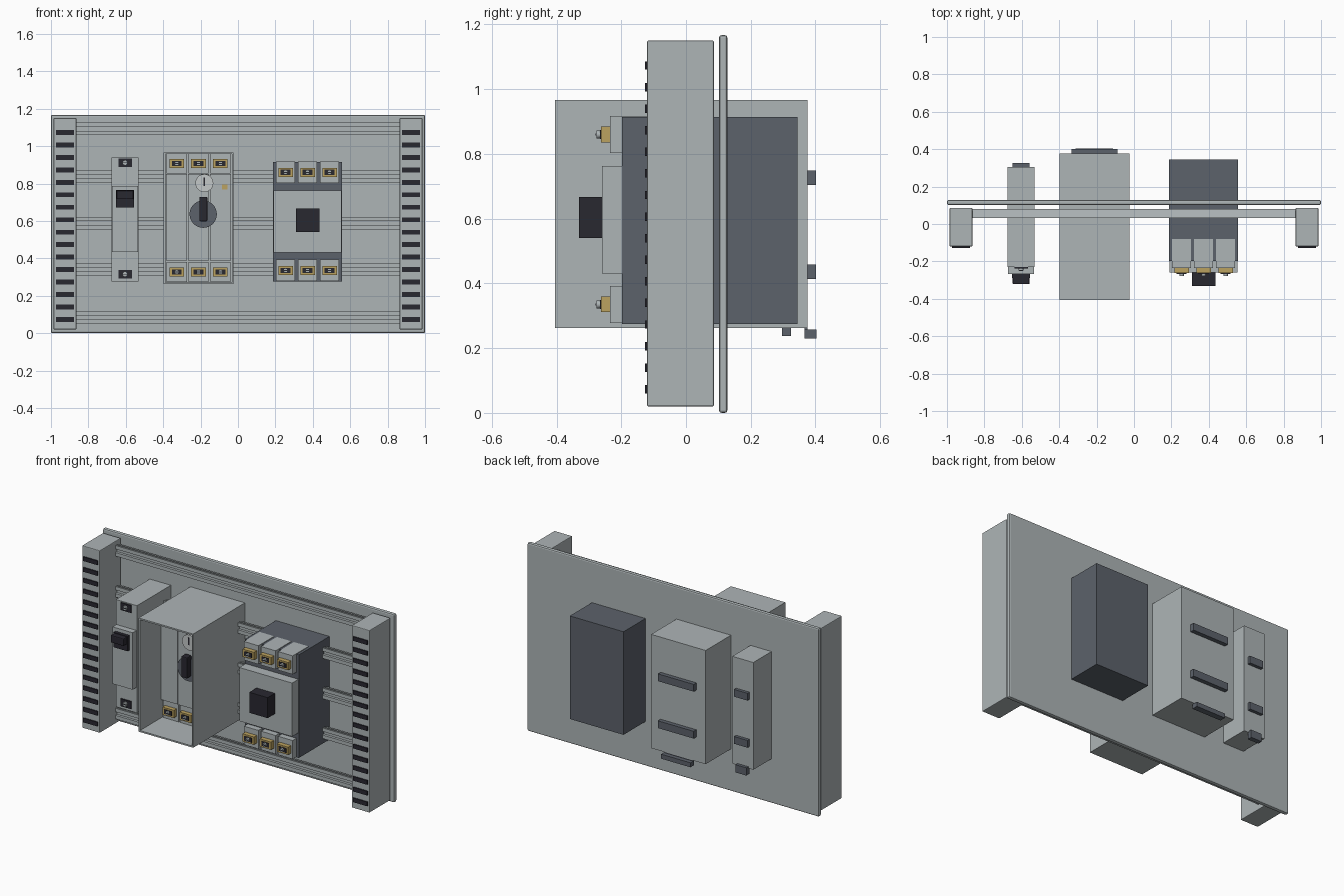
import bpy, bmesh, math
from mathutils import Matrix

if "Cube" in bpy.data.objects:
    bpy.data.objects.remove(bpy.data.objects["Cube"], do_unlink=True)


def material(name, r, g, b):
    m = bpy.data.materials.new(name)
    m.use_nodes = True
    m.diffuse_color = (r, g, b, 1)
    m.node_tree.nodes["Principled BSDF"].inputs["Base Color"].default_value = (r, g, b, 1)
    return m


LIGHT = material("light grey", 0.42, 0.46, 0.47)
PALE = material("pale grey", 0.55, 0.58, 0.58)
DARK = material("dark grey", 0.107, 0.122, 0.147)
BLACK = material("black", 0.022, 0.021, 0.03)
GOLD = material("brass", 0.5, 0.36, 0.115)


def finish(name, bm, mat):
    bmesh.ops.recalc_face_normals(bm, faces=bm.faces)
    mesh = bpy.data.meshes.new(name)
    bm.to_mesh(mesh)
    bm.free()
    mesh.materials.append(mat)
    ob = bpy.data.objects.new(name, mesh)
    bpy.context.collection.objects.link(ob)
    return ob


def add_box(bm, x, y, z):
    """Box spanning the (low, high) pairs on each axis."""
    c = [(a + b) / 2 for a, b in (x, y, z)]
    s = [b - a for a, b in (x, y, z)]
    bmesh.ops.create_cube(bm, size=1, matrix=Matrix.Translation(c) @ Matrix.Diagonal((*s, 1)))


def box(name, x, y, z, mat, bevel=0):
    bm = bmesh.new()
    add_box(bm, x, y, z)
    ob = finish(name, bm, mat)
    if bevel:
        mod = ob.modifiers.new("edge", "BEVEL")
        mod.width, mod.segments = bevel, 2
    return ob


def span(centre, width):
    return (centre - width / 2, centre + width / 2)


def disc(name, x, y, z, radius, mat):
    """Cylinder along y, between the two y values."""
    bm = bmesh.new()
    place = Matrix.Translation((x, sum(y) / 2, z)) @ Matrix.Rotation(math.pi / 2, 4, "X")
    bmesh.ops.create_cone(bm, cap_ends=True, segments=32, radius1=radius, radius2=radius,
                          depth=y[1] - y[0], matrix=place)
    ob = finish(name, bm, mat)
    for p in ob.data.polygons:
        p.use_smooth = len(p.vertices) == 4
    return ob


def screw(name, x, y, z, radius=0.014):
    disc(name, x, (y - 0.01, y + 0.01), z, radius, LIGHT)
    box(name + "_slot", span(x, radius * 1.6), (y - 0.012, y), span(z, 0.005), BLACK)


def terminal(name, x, y, z):
    """Brass clamp in front of y, with a dark opening and a screw."""
    box(name + "_clamp", span(x, 0.078), (y - 0.028, y), span(z, 0.048), GOLD)
    box(name + "_opening", span(x, 0.052), (y - 0.031, y), span(z, 0.028), BLACK)
    screw(name + "_screw", x, y - 0.032, z, 0.012)


# Mounting plate
box("mounting_plate", (-1, 1), (0.102, 0.128), (0, 1.167), LIGHT, 0.008)

# Mounting rails: hat profile swept along x
half_hat = [(0.032, 0.033), (0.032, 0.011), (0.068, 0.011)]
for i, z in enumerate((1.092, 0.838, 0.588, 0.341, 0.083)):
    bm = bmesh.new()
    outline = half_hat + [(y, -h) for y, h in reversed(half_hat)]
    outline += [(0.08, -0.022), (0.048, -0.022), (0.048, -0.033)]
    outline += [(0.048, 0.033), (0.048, 0.022), (0.08, 0.022)]
    face = bm.faces.new([bm.verts.new((-0.867, y, z + h)) for y, h in outline])
    swept = bmesh.ops.extrude_face_region(bm, geom=[face])["geom"]
    bmesh.ops.translate(bm, vec=(1.734, 0, 0),
                        verts=[v for v in swept if isinstance(v, bmesh.types.BMVert)])
    finish(f"rail_{i + 1}", bm, LIGHT)

# Cable ducts with vent slots
for side, s in (("right", -1), ("left", 1)):
    box(f"{side}_duct", span(s * 0.925, 0.122), (-0.12, 0.086), (0.02, 1.15), LIGHT, 0.004)
    bm = bmesh.new()
    for i in range(16):
        add_box(bm, span(s * 0.925, 0.098), (-0.127, -0.119), span(0.073 + i / 15, 0.026))
    finish(f"{side}_duct_slots", bm, BLACK)

# Narrow breaker
NX = -0.604
box("narrow_breaker_body", span(NX, 0.144), (-0.23, 0.306), (0.275, 0.94), LIGHT)
box("narrow_breaker_cover", span(NX, 0.138), (-0.268, -0.228), (0.433, 0.786), LIGHT)
box("narrow_breaker_toggle_base", span(NX, 0.096), (-0.288, -0.266), (0.673, 0.765), BLACK)
box("narrow_breaker_toggle", span(NX, 0.09), (-0.322, -0.28), (0.716, 0.762), BLACK, 0.005)
for name, z in (("upper", 0.911), ("lower", 0.315)):
    box(f"narrow_{name}_opening", span(NX, 0.072), (-0.238, -0.228), span(z, 0.046), BLACK)
    screw(f"narrow_{name}_screw", NX, -0.238, z)
for i, z in enumerate((0.727, 0.435)):
    box(f"narrow_back_clip_{i + 1}", span(NX, 0.092), (0.3, 0.326), span(z, 0.045), DARK)
box("narrow_bottom_clip", span(NX, 0.075), (0.296, 0.325), (0.237, 0.285), DARK)

# Deep enclosure: open-fronted housing with a recessed panel
bm = bmesh.new()
add_box(bm, (-0.398, -0.024), (-0.405, 0.376), (0.262, 0.967))
bm.normal_update()
front = min(bm.faces, key=lambda f: f.calc_center_median().y)
bmesh.ops.inset_region(bm, faces=[front], thickness=0.013)
inner = bmesh.ops.extrude_face_region(bm, geom=[front])["geom"]
bmesh.ops.translate(bm, vec=(0, 0.245, 0),
                    verts=[v for v in inner if isinstance(v, bmesh.types.BMVert)])
if front.is_valid:
    bmesh.ops.delete(bm, geom=[front], context="FACES_ONLY")
finish("deep_breaker_housing", bm, LIGHT)
for i in range(3):
    x = -0.328 + i * 0.117
    box(f"deep_pole_{i + 1}", span(x, 0.112), (-0.205, -0.15), (0.388, 0.85), LIGHT)
    for name, z in (("upper", 0.907), ("lower", 0.327)):
        box(f"deep_{name}_block_{i + 1}", span(x, 0.108), (-0.19, -0.15), span(z, 0.108), LIGHT)
        terminal(f"deep_{name}_terminal_{i + 1}", x, -0.188, z)
disc("rotary_knob", -0.186, (-0.225, -0.2), 0.636, 0.073, DARK)
box("rotary_handle", span(-0.185, 0.042), (-0.265, -0.22), (0.598, 0.728), BLACK, 0.005)
disc("test_dial", -0.18, (-0.222, -0.2), 0.802, 0.048, PALE)
box("test_dial_slot", span(-0.18, 0.008), (-0.225, -0.215), span(0.81, 0.045), BLACK)
box("indicator", span(-0.071, 0.03), (-0.212, -0.2), span(0.781, 0.027), GOLD)
for i, z in enumerate((0.727, 0.436)):
    box(f"deep_back_clip_{i + 1}", span(-0.212, 0.245), (0.37, 0.402), span(z, 0.045), DARK)
box("deep_bottom_clip", span(-0.212, 0.2), (0.366, 0.403), (0.23, 0.258), DARK)
box("deep_bottom_clip_neck", span(-0.212, 0.19), (0.366, 0.376), (0.255, 0.265), DARK)

# Wide breaker
WX = 0.372
box("wide_breaker_body", span(WX, 0.368), (-0.198, 0.344), (0.275, 0.914), DARK)
box("wide_breaker_cover", span(WX, 0.362), (-0.26, -0.196), (0.43, 0.762), LIGHT)
box("wide_breaker_handle", span(WX, 0.126), (-0.331, -0.258), (0.54, 0.667), BLACK)
for i in range(3):
    x = WX + (i - 1) * 0.1175
    for name, z in (("upper", 0.86), ("lower", 0.335)):
        box(f"wide_{name}_block_{i + 1}", span(x, 0.1), (-0.235, -0.08), span(z, 0.115), LIGHT)
        terminal(f"wide_{name}_terminal_{i + 1}", x, -0.235, z)
